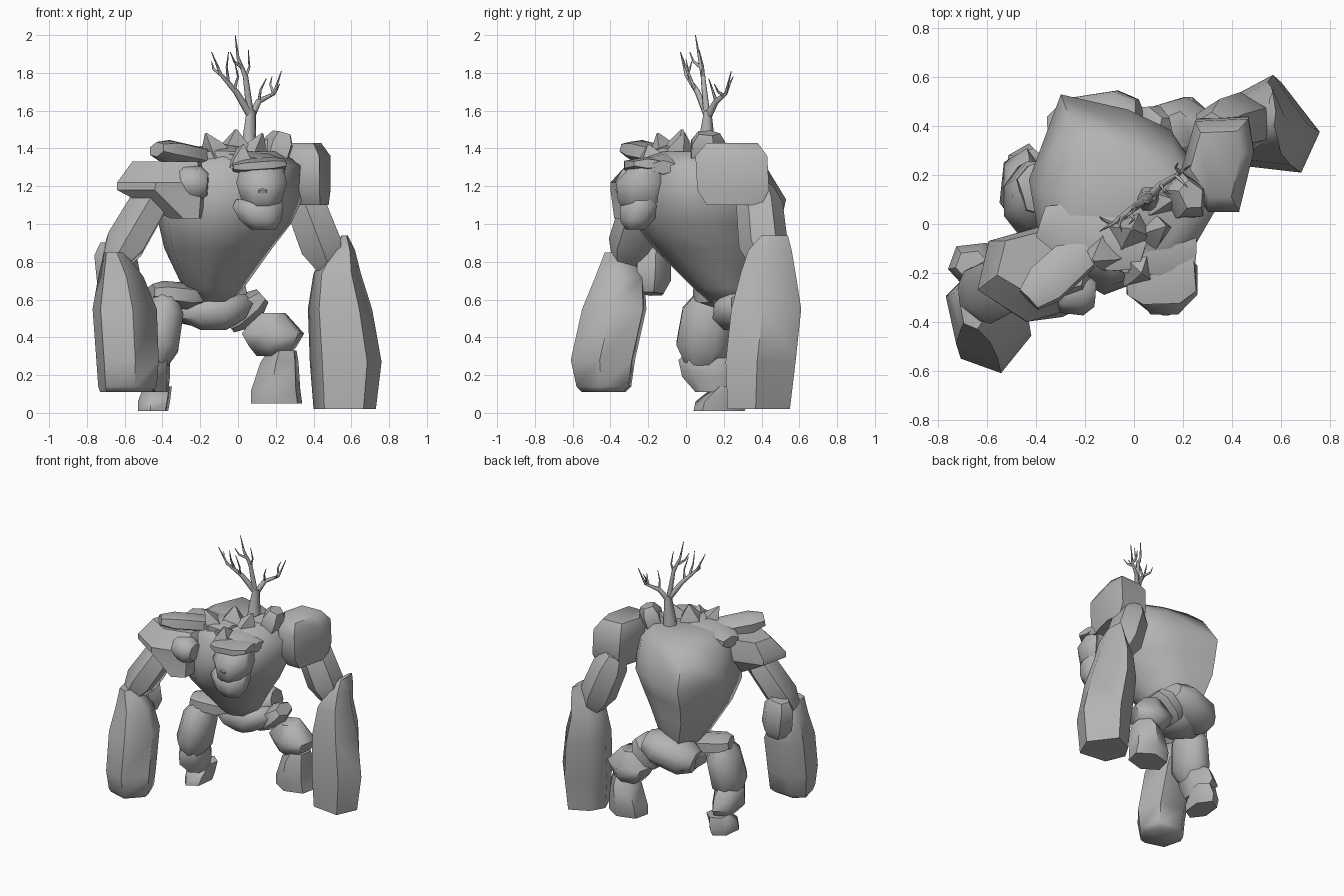
import bpy, bmesh, math
from mathutils import Vector, Matrix

stone = bpy.data.materials.new("stone grey")
stone.diffuse_color = (0.45, 0.45, 0.45, 1)


def loft(name, rings, angle=55):
    """Skin a list of point rings and cap both ends."""
    bm = bmesh.new()
    rows = [[bm.verts.new(p) for p in ring] for ring in rings]
    n = len(rows[0])
    for a, b in zip(rows, rows[1:]):
        for i in range(n):
            bm.faces.new((a[i], a[(i + 1) % n], b[(i + 1) % n], b[i]))
    bm.faces.new(rows[0][::-1])
    bm.faces.new(rows[-1])
    bmesh.ops.recalc_face_normals(bm, faces=bm.faces)
    me = bpy.data.meshes.new(name)
    bm.to_mesh(me)
    bm.free()
    me.materials.append(stone)
    ob = bpy.data.objects.new(name, me)
    bpy.context.collection.objects.link(ob)
    bpy.ops.object.select_all(action='DESELECT')
    ob.select_set(True)
    bpy.context.view_layer.objects.active = ob
    bpy.ops.object.shade_smooth_by_angle(angle=math.radians(angle))
    return ob


def unit_ring(sides, phase):
    """Polygon scaled to fill the square from -1 to 1."""
    pts = [(math.cos(phase + math.tau * i / sides), math.sin(phase + math.tau * i / sides))
           for i in range(sides)]
    xs, ys = zip(*pts)
    fit = lambda v, r: 2 * (v - min(r)) / (max(r) - min(r)) - 1
    return [(fit(x, xs), fit(y, ys)) for x, y in pts]


def stack(name, base, levels, angle=55):
    """Rock made of level rings, each (z, x0, x1, y0, y1), over a unit outline."""
    loft(name, [[Vector(((x0 + x1 + u * (x1 - x0)) / 2, (y0 + y1 + v * (y1 - y0)) / 2, z))
                 for u, v in base] for z, x0, x1, y0, y1 in levels], angle)


CHUNK = ((0, .6), (.22, .95), (.75, 1), (1, .62))
SPIKE = ((0, 1), (.5, .65), (1, .06))


def rock(name, a, b, w, t, roll=0, sides=6, profile=CHUNK, angle=50):
    """Rock running from a to b, with half width w and half thickness t."""
    a, b = Vector(a), Vector(b)
    d = (b - a).normalized()
    side = d.cross((0, 0, 1) if abs(d.z) < .9 else (0, 1, 0)).normalized()
    turn = Matrix.Rotation(math.radians(roll), 3, d)
    side, up = turn @ side, turn @ side.cross(d)
    ring = unit_ring(sides, math.pi / sides)
    loft(name, [[a.lerp(b, s) + (side * u * w + up * v * t) * k for u, v in ring]
                for s, k in profile], angle)


HEX = unit_ring(6, math.radians(20))
OCT = unit_ring(8, math.radians(22.5))

# Torso, with its back corner on the right
TORSO = ((-1, .15), (-.66, 1), (.05, .85), (.5, .65), (1, -.05), (.65, -.7), (-.2, -1), (-.85, -.65))
stack("torso", TORSO, [
    (.59, -.24, -.03, .12, .38), (.66, -.29, .03, .04, .43), (.87, -.39, .18, -.17, .48),
    (1.0, -.42, .28, -.27, .5), (1.13, -.43, .34, -.29, .53), (1.31, -.38, .34, -.25, .42),
    (1.385, -.28, .22, -.16, .33)], 65)

# Right arm, lifted forward
stack("right_shoulder", HEX, [
    (1.03, -.36, -.19, -.38, -.1), (1.18, -.64, -.15, -.4, 0),
    (1.22, -.64, -.14, -.4, 0), (1.33, -.56, -.18, -.3, -.02)], 40)
rock("right_upper_arm", (-.42, -.19, 1.2), (-.66, -.31, .79), .12, .115)
rock("right_elbow", (-.66, -.17, .91), (-.62, -.18, .63), .105, .105, 20)
FIST_R = ((-.75, -.65), (.25, -1), (1, -.1), (.65, .9), (-.5, 1), (-1, .5))
stack("right_forearm", FIST_R, [
    (.11, -.73, -.46, -.55, -.32), (.14, -.74, -.43, -.58, -.29), (.28, -.75, -.42, -.61, -.27),
    (.55, -.77, -.43, -.55, -.21), (.72, -.74, -.5, -.48, -.22), (.85, -.71, -.6, -.43, -.3)])

# Left arm, planted on the ground
PAULDRON = ((-1, -.15), (-.6, .95), (.85, 1), (1, .3), (.6, -1), (-.25, -1))
stack("left_shoulder", PAULDRON, [
    (1.1, .25, .48, .11, .4), (1.18, .2, .49, .06, .44),
    (1.36, .19, .49, .05, .43), (1.43, .23, .44, .11, .38)])
rock("left_upper_arm", (.32, .38, 1.2), (.48, .42, .78), .11, .13)
FIST_L = ((.17, 1), (1, -.1), (.6, -1), (-.65, -.85), (-1, 0), (-.65, .6))
stack("left_forearm", FIST_L, [
    (.02, .4, .73, .22, .55), (.27, .38, .76, .21, .58), (.55, .37, .71, .24, .61),
    (.74, .4, .65, .29, .58), (.86, .48, .62, .33, .56), (.94, .55, .58, .4, .54)])

# Hips
stack("pelvis", OCT, [
    (.44, -.2, -.06, .2, .36), (.5, -.33, .04, .14, .44),
    (.58, -.34, .08, .15, .46), (.63, -.26, .04, .2, .42)])
rock("pelvis_back", (.03, .42, .64), (-.33, .35, .55), .15, .12, 0, 8)
rock("right_hip", (-.46, .12, .64), (-.2, .2, .61), .11, .07)
rock("left_hip", (-.05, .36, .46), (.13, .36, .62), .12, .075)

# Legs
rock("right_thigh", (-.38, .13, .61), (-.44, .08, .26), .11, .145, 0, 8)
stack("right_shin", HEX, [
    (.11, -.48, -.37, .05, .25), (.19, -.55, -.36, -.02, .31),
    (.28, -.53, -.36, -.04, .28), (.34, -.48, -.39, .03, .2)])
stack("right_foot", HEX, [
    (.01, -.53, -.37, .04, .31), (.06, -.53, -.36, .05, .33), (.14, -.5, -.35, .15, .31)])
stack("left_thigh", HEX, [
    (.3, .1, .27, .32, .47), (.35, .06, .31, .26, .52),
    (.42, .02, .35, .25, .52), (.53, .1, .25, .3, .46)])
stack("left_shin", HEX, [
    (.05, .07, .34, .28, .5), (.12, .07, .33, .27, .52),
    (.27, .12, .32, .27, .52), (.33, .16, .31, .3, .48)])

# Head: skull tapering to a muzzle, bowl jaw, brow, nose and eye lids
stack("skull", OCT, [
    (1.07, .09, .18, -.33, -.16), (1.12, .02, .23, -.36, -.1),
    (1.22, -.01, .26, -.37, -.09), (1.32, .02, .23, -.28, -.08)], 60)
stack("jaw", OCT, [
    (.97, .07, .2, -.32, -.22), (1.02, .01, .23, -.35, -.17),
    (1.09, -.03, .24, -.35, -.13), (1.13, -.01, .23, -.32, -.12)], 60)
rock("brow", (-.03, -.22, 1.3), (.25, -.2, 1.32), .12, .04, 0)
rock("nose", (.13, -.3, 1.2), (.13, -.37, 1.17), .03, .02, 0, 6)
for name, outer, inner in (("right", .05, .1), ("left", .2, .16)):
    rock(name + "_eye_lid", (outer, -.335, 1.225), (inner, -.35, 1.205), .012, .01, 0, 5)

# Collar slabs and shards around the neck
rock("collar_right", (-.38, .01, 1.33), (.04, -.12, 1.36), .11, .07)
rock("collar_left", (-.12, -.1, 1.35), (.25, -.12, 1.3), .1, .06)
rock("shoulder_slab", (-.16, -.06, 1.34), (-.43, -.31, 1.395), .085, .065, 10)
rock("shoulder_lump", (-.33, -.27, 1.22), (-.16, -.28, 1.21), .09, .09, 15, 8)
rock("neck_slab", (.18, .1, 1.27), (.24, .12, 1.48), .075, .1, 25, 5)
for i, (base, tip, r) in enumerate((
        ((-.1, -.1, 1.33), (-.17, -.15, 1.48), .08), ((-.02, -.04, 1.34), (-.01, -.02, 1.5), .09),
        ((.07, -.04, 1.33), (.13, -.01, 1.48), .07), ((.1, .08, 1.33), (.16, .1, 1.45), .07),
        ((.01, -.17, 1.31), (.03, -.2, 1.42), .08))):
    rock("neck_shard_%d" % (i + 1), base, tip, r, r * .8, 25 * i, 4, SPIKE)


# Tree growing from the neck: tapering limbs through a few points
def limb(name, points, r0, r1):
    pts = [Vector(p) for p in points]
    rings = []
    for i, p in enumerate(pts):
        d = pts[min(i + 1, len(pts) - 1)] - pts[max(i - 1, 0)]
        q = d.to_track_quat('Z', 'Y')
        r = r0 + (r1 - r0) * i / (len(pts) - 1)
        rings.append([p + q @ Vector((r * u, r * v, 0)) for u, v in unit_ring(6, 0)])
    loft(name, rings, 70)


limb("trunk", [(.06, .1, 1.36), (.06, .11, 1.46), (.07, .115, 1.6)], .05, .022)
limb("right_limb", [(.07, .115, 1.57), (-.01, .06, 1.7), (-.09, .0, 1.79), (-.14, -.03, 1.91)], .02, .002)
limb("middle_limb", [(.065, .11, 1.58), (.04, .09, 1.78), (0, .07, 1.88), (-.015, .05, 2.0)], .018, .002)
limb("left_limb", [(.07, .115, 1.57), (.11, .16, 1.65), (.19, .21, 1.69), (.23, .24, 1.81)], .02, .002)
TWIGS = (
    ((-.05, .03, 1.75), (-.06, .0, 1.83), (-.05, -.03, 1.91)),
    ((-.02, .05, 1.71), (.0, .02, 1.78), (-.02, .0, 1.87)),
    ((-.09, .0, 1.79), (-.13, .02, 1.82), (-.14, .03, 1.86)),
    ((.04, .09, 1.78), (.06, .09, 1.83), (.055, .07, 1.92)),
    ((.02, .08, 1.83), (-.02, .04, 1.86), (-.04, .02, 1.91)),
    ((.11, .16, 1.65), (.12, .14, 1.71), (.15, .12, 1.77)),
    ((.17, .2, 1.68), (.2, .17, 1.7), (.22, .15, 1.74)),
    ((.19, .21, 1.69), (.17, .23, 1.74), (.18, .25, 1.78)))
for i, twig in enumerate(TWIGS):
    limb("twig_%d" % (i + 1), twig, .009, .002)
